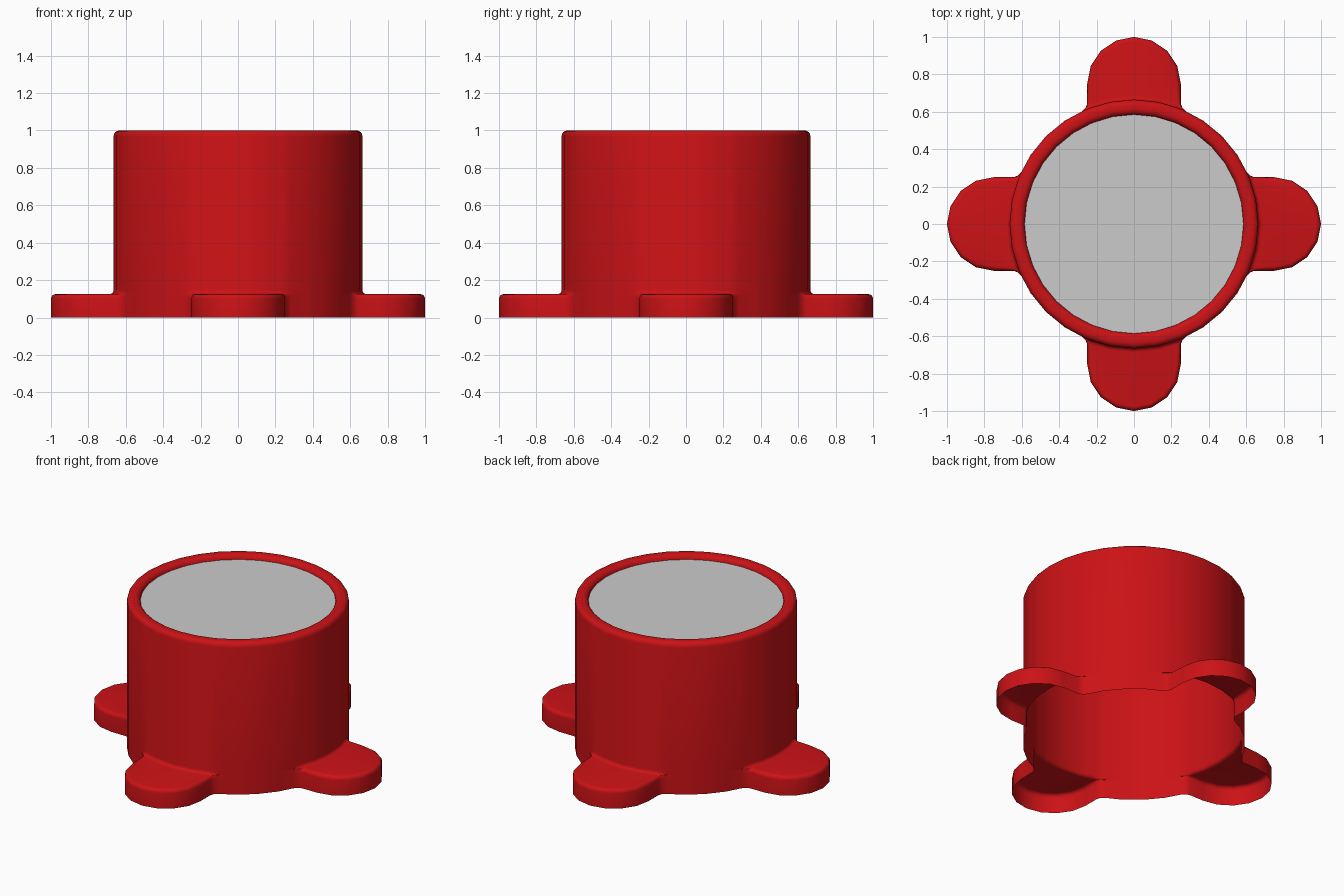
import bpy, bmesh
from math import sin, cos, pi, radians, atan2, hypot
from mathutils import Vector, Matrix

if "Cube" in bpy.data.objects:
    bpy.data.objects.remove(bpy.data.objects["Cube"])

R, LUG_Z, BEVEL, FILLET = 0.665, 0.125, 0.025, 0.022
STEP = 2 * pi / 32


def wall(theta, extra=0.0, r=R):
    """Point on the 32-sided wall at a given angle."""
    d = (theta % STEP) - STEP / 2
    rad = r * cos(STEP / 2) / cos(d) + extra
    return Vector((rad * cos(theta), rad * sin(theta)))


# One quarter of the outline: (outer point, inward normal, wall angle, fillet weight)
a0 = radians(25)
half = [(wall(a0), Vector((0, 0)), a0, 0),
        (Vector((0.622, 0.258)), Vector((0, -0.2)), radians(23.2), 0),
        (Vector((0.645, 0.25)), Vector((0, -0.5)), radians(20.5), 1)]
wall_deg = [18.5, 15, 11.25, 5.625, 0]
for k, deg in enumerate(wall_deg):
    t = pi / 2 - k * pi / 8
    n = Vector((cos(t), sin(t)))
    half.append((Vector((0.75, 0)) + n * 0.25, -n, radians(deg), 1))


def flip(v):
    return Vector((v.x, -v.y))


quarter = [(flip(o), flip(n), -a, w) for o, n, a, w in half] + half[-2::-1]
for deg in (33.75, 45, 56.25):
    quarter.append((wall(radians(deg)), Vector((0, 0)), radians(deg), 0))

outline = []
for q in range(4):
    m = Matrix.Rotation(q * pi / 2, 2)
    outline += [(m @ o, m @ n, a + q * pi / 2, w) for o, n, a, w in quarter]

# Stacked rings: lug side, lug edge bevel, fillet, wall, rounded rim
rings = [[(*o, 0) for o, n, a, w in outline]]
for k in range(5):
    t = k * pi / 8
    off, z = BEVEL * (1 - cos(t)), LUG_Z - BEVEL * (1 - sin(t))
    rings.append([(*(o + n * off), z) for o, n, a, w in outline])
for k in range(5):
    t = k * pi / 8
    off, z = FILLET * (1 - sin(t)), LUG_Z + FILLET * (1 - cos(t))
    rings.append([(*(wall(a, off) if w else (o if k == 0 else wall(a))), z)
                  for o, n, a, w in outline])
rim = [(R - 0.03 * (1 - cos(k * pi / 8)), 0.97 + 0.03 * sin(k * pi / 8)) for k in range(5)]
rim += [(0.585 + 0.03 * (1 - sin(k * pi / 8)), 0.97 + 0.03 * cos(k * pi / 8)) for k in range(5)]
for r, z in rim:
    rings.append([(*wall(a, 0, r), z) for o, n, a, w in outline])

# Housing: open-bottomed shell with four lugs
bm = bmesh.new()
rows = [[bm.verts.new(p) for p in ring] for ring in rings]
count = len(outline)
for lo, hi in zip(rows, rows[1:]):
    for i in range(count):
        j = (i + 1) % count
        bm.faces.new((lo[i], lo[j], hi[j], hi[i]))
bmesh.ops.remove_doubles(bm, verts=bm.verts, dist=0.0005)
mesh = bpy.data.meshes.new("housing")
bm.to_mesh(mesh)
bm.free()
housing = bpy.data.objects.new("housing", mesh)
bpy.context.collection.objects.link(housing)
red = bpy.data.materials.new("red")
red.diffuse_color = (0.6, 0.006, 0.008, 1)
red.use_nodes = True
red.node_tree.nodes["Principled BSDF"].inputs["Base Color"].default_value = red.diffuse_color
mesh.materials.append(red)
bpy.context.view_layer.objects.active = housing
housing.select_set(True)
bpy.ops.object.shade_smooth_by_angle(angle=radians(50))

# Grey disc inside the rim
bpy.ops.mesh.primitive_circle_add(vertices=32, radius=0.585, fill_type='NGON', location=(0, 0, 0.97))
bpy.context.object.name = "top_disc"
